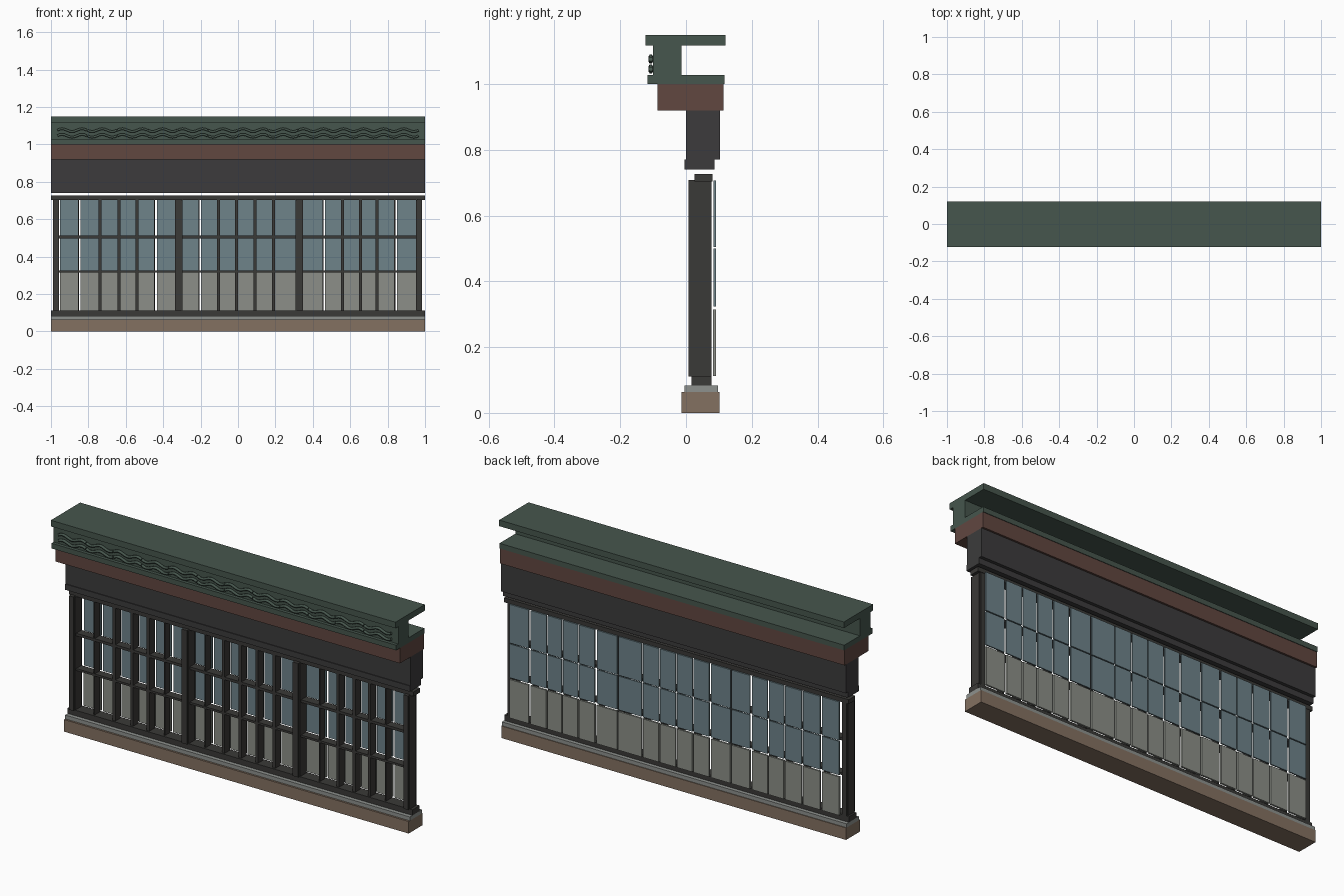
import bpy, math

cube = bpy.data.objects.get("Cube")
if cube:
    bpy.data.objects.remove(cube, do_unlink=True)


def material(name, r, g, b):
    m = bpy.data.materials.new(name)
    m.use_nodes = True
    m.diffuse_color = (r, g, b, 1)
    m.node_tree.nodes["Principled BSDF"].inputs["Base Color"].default_value = (r, g, b, 1)
    return m


green = material("cornice green", .061, .093, .074)
charcoal = material("charcoal", .045, .044, .045)
frame = material("frame black", .042, .041, .038)
red = material("red brown", .12, .063, .051)
glass = material("blue glass", .156, .227, .254)
panel = material("grey panel", .262, .275, .246)
stone = material("sill grey", .27, .285, .27)
brown = material("base brown", .231, .165, .12)

FACES = [(0, 2, 3, 1), (4, 5, 7, 6), (0, 1, 5, 4), (2, 6, 7, 3), (0, 4, 6, 2), (1, 3, 7, 5)]


def boxes(name, mat, items):
    """One object made of boxes, each given by its x, y and z ranges."""
    verts, faces = [], []
    for xs, ys, zs in items:
        n = len(verts)
        verts += [(x, y, z) for z in zs for y in ys for x in xs]
        faces += [[n + i for i in f] for f in FACES]
    me = bpy.data.meshes.new(name)
    me.from_pydata(verts, [], faces)
    me.materials.append(mat)
    ob = bpy.data.objects.new(name, me)
    bpy.context.collection.objects.link(ob)
    return ob


# Full-length horizontal members, from the ground up
FULL = (-1, 1)
for name, mat, ys, zs in [
    ("base_plinth", brown, (-.014, .102), (0, .063)),
    ("sill", stone, (-.004, .098), (.063, .083)),
    ("bottom_rail", frame, (.017, .078), (.083, .112)),
    ("top_rail", frame, (.026, .08), (.704, .727)),
    ("fascia_lip", charcoal, (-.004, .087), (.74, .77)),
    ("fascia", charcoal, (0, .104), (.77, .92)),
    ("red_band", red, (-.086, .114), (.92, 1)),
    ("cornice_shelf", green, (-.117, .117), (1, 1.027)),
    ("cornice_wall", green, (-.1, -.013), (1.027, 1.118)),
    ("cornice_cap", green, (-.123, .12), (1.118, 1.15)),
]:
    boxes(name, mat, [(FULL, ys, zs)])

# Posts: a wide core with narrower front and back strips
posts = [(-.99, -.957), (-.337, -.298), (.308, .348), (.952, .985)]
parts = []
for a, b in posts:
    parts += [((a, b), (.016, .07), (.112, .704)),
              ((a + .004, b - .004), (.008, .078), (.11, .708))]
boxes("posts", frame, parts)

# Upright bar positions; the open ones leave a slit beside a slim bar
bays = [[-.847, -.738, -.635, -.54, -.44],
        [-.203, -.104, -.007, .09, .19],
        [.46, .56, .655, .743, .844]]
open_slits = {-.847, -.44, -.203, .46, .844}
bars = []
for bay in bays:
    for x in bay:
        left, right = (x - .009, x - .003) if x in open_slits else (x - .008, x + .008)
        bars.append(((left, right), (.026, .07), (.112, .704)))
boxes("upright_bars", frame, bars)

# Crossbars between neighbouring posts
spans = [(posts[i][1], posts[i + 1][0]) for i in range(3)]
boxes("crossbars", frame, [(s, (.026, .07), z) for s in spans
                           for z in ((.498, .512), (.316, .327))])

# Panes behind the bars, continuing to the middle of each post
edges = [-.957] + bays[0] + [-.325] + bays[1] + [.333] + bays[2] + [.965]
columns = [(a + (.006 if a in open_slits else .004),
            b - (.006 if b in open_slits else .004))
           for a, b in zip(edges, edges[1:])]
boxes("glass_panes", glass, [(c, (.084, .091), z) for c in columns
                             for z in ((.505, .707), (.323, .5))])
boxes("lower_panels", panel, [(c, (.082, .092), (.112, .314)) for c in columns])

# Wavy cornice ribbons in two rows, cut into short lengths
curve = bpy.data.curves.new("wavy_ribbons", "CURVE")
curve.dimensions = "3D"
curve.bevel_depth = .007
curve.bevel_resolution = 1
curve.use_fill_caps = True
START, PERIOD, STEPS = -.968, .1075, 8
for z in (1.076, 1.046):
    for k in range(12):
        spline = curve.splines.new("POLY")
        count = int(1.5 * STEPS) + 1
        spline.points.add(count - 1)
        for i, p in enumerate(spline.points):
            t = (1.5 * k + i / STEPS) * PERIOD
            x = START + t + (.002 if i == 0 else -.002 if i == count - 1 else 0)
            p.co = (x, -.107, z + .0075 * math.sin(2 * math.pi * t / PERIOD), 1)
curve.materials.append(green)
bpy.context.collection.objects.link(bpy.data.objects.new("wavy_ribbons", curve))
